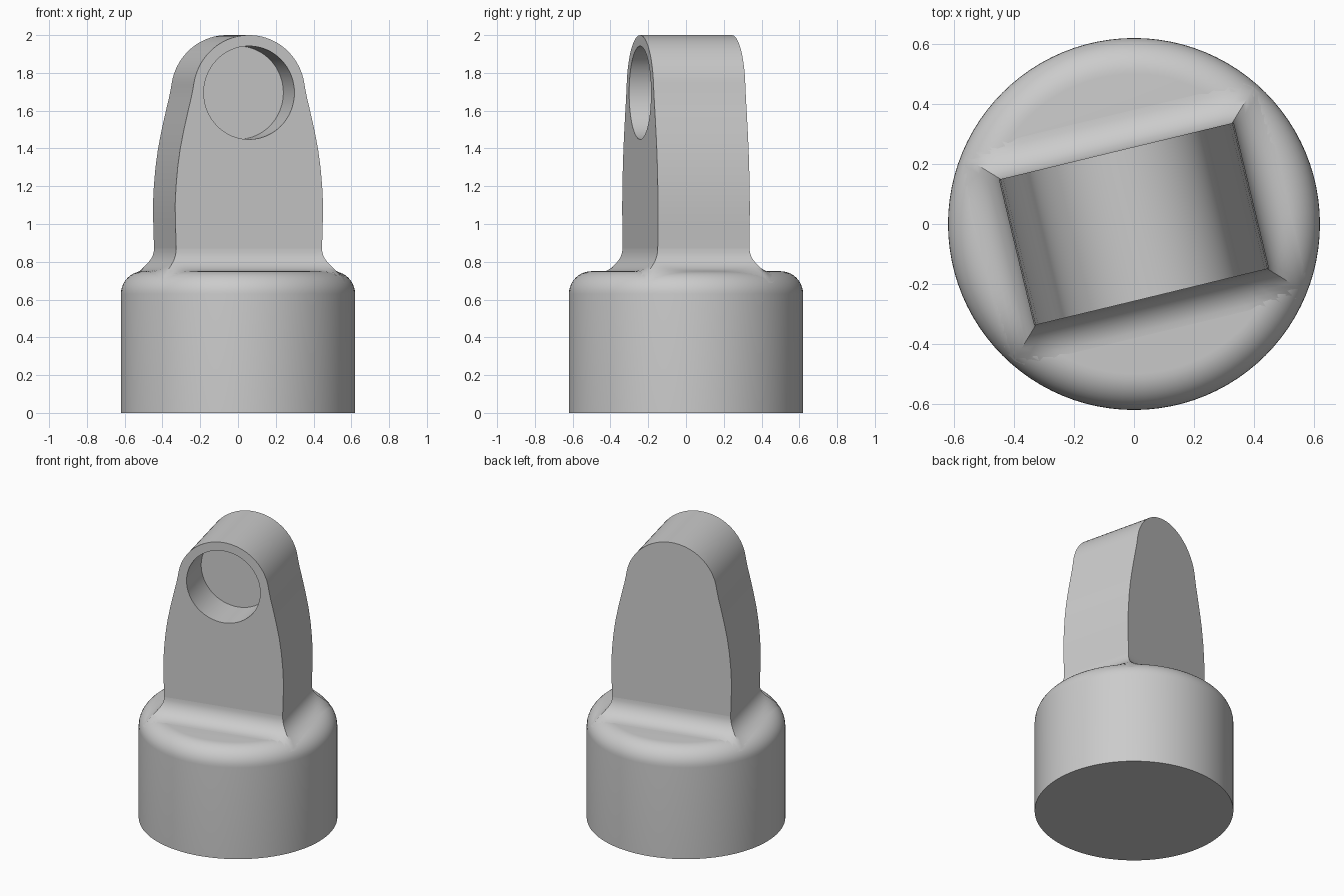
import bpy
import bmesh
from math import sin, cos, pi, radians, sqrt
from mathutils import Matrix, Vector

cube = bpy.data.objects.get("Cube")
if cube:
    bpy.data.objects.remove(cube)

BASE_R, BASE_H, ROUND = 0.62, 0.75, 0.12
HALF_W, HALF_D, FILLET = 0.397, 0.25, 0.12
EYE_Z, EYE_R, TOP_R = 1.695, 0.247, 0.305
TURN = Matrix.Rotation(radians(13.6), 4, 'Z')

grey = bpy.data.materials.new("plain_grey")
grey.use_nodes = True
grey.diffuse_color = (0.6, 0.6, 0.6, 1)
grey.node_tree.nodes["Principled BSDF"].inputs["Base Color"].default_value = (0.6, 0.6, 0.6, 1)


def make_object(name, bm):
    bmesh.ops.recalc_face_normals(bm, faces=bm.faces)
    mesh = bpy.data.meshes.new(name)
    bm.to_mesh(mesh)
    bm.free()
    mesh.materials.append(grey)
    obj = bpy.data.objects.new(name, mesh)
    bpy.context.collection.objects.link(obj)
    return obj


def smooth(obj, angle=35):
    bpy.ops.object.select_all(action='DESELECT')
    obj.select_set(True)
    bpy.context.view_layer.objects.active = obj
    bpy.ops.object.shade_smooth_by_angle(angle=radians(angle))


def loft(bm, rings):
    """Bridge closed rings of points with quads."""
    rows = [[bm.verts.new(p) for p in ring] for ring in rings]
    for a, b in zip(rows, rows[1:]):
        for i in range(len(a)):
            j = (i + 1) % len(a)
            bm.faces.new((a[i], a[j], b[j], b[i]))
    return rows


def circle(r, z, n=96):
    return [(r * cos(2 * pi * i / n), r * sin(2 * pi * i / n), z) for i in range(n)]


# Round base with a softened upper rim
bm = bmesh.new()
rings = [circle(BASE_R, 0)]
for k in range(11):
    a = pi / 2 * k / 10
    rings.append(circle(BASE_R - ROUND + ROUND * cos(a), BASE_H - ROUND + ROUND * sin(a)))
rows = loft(bm, rings)
bm.faces.new(rows[0])
bm.faces.new(rows[-1])
smooth(make_object("base", bm))

# Upright tab: bulged sides below a round head, extruded through its depth
side = [(0.397, 0.6), (0.397, 0.87), (0.401, 1.0), (0.403, 1.1), (0.398, 1.2), (0.389, 1.3),
        (0.375, 1.4), (0.355, 1.5), (0.332, 1.6), (0.315, 1.67), (0.305, 1.72)]
head = [(TOP_R * cos(a), EYE_Z + TOP_R * sin(a))
        for a in (pi * k / 40 for k in range(2, 39))]
outline = side + head + [(-x, z) for x, z in reversed(side)]
bm = bmesh.new()
rows = loft(bm, [[(x, y, z) for x, z in outline] for y in (-HALF_D, HALF_D)])
for row in rows:
    bm.faces.new(row)
tab = make_object("tab", bm)

# Blind round eye sunk into the front of the tab
bm = bmesh.new()
bmesh.ops.create_cone(bm, cap_ends=True, segments=64, radius1=EYE_R, radius2=EYE_R, depth=0.5,
                      matrix=Matrix.Translation((0, -HALF_D, EYE_Z)) @ Matrix.Rotation(pi / 2, 4, 'X'))
cutter = make_object("eye_cutter", bm)
cutter.hide_render = True
cut = tab.modifiers.new("eye", 'BOOLEAN')
cut.operation = 'DIFFERENCE'
cut.solver = 'EXACT'
cut.object = cutter
bpy.context.view_layer.objects.active = tab
bpy.ops.object.modifier_apply(modifier=cut.name)
bpy.data.objects.remove(cutter)
tab.data.transform(TURN)
smooth(tab)


# Concave fillet around the foot of the tab, following the rounded rim
def base_top(r):
    over = max(0, min(r - (BASE_R - ROUND), ROUND))
    return BASE_H - ROUND + sqrt(ROUND ** 2 - over ** 2)


def fillet_ring(a, n=20):
    d, h = FILLET * (1 - cos(a)), FILLET * (1 - sin(a))
    w, t = HALF_W + d, HALF_D + d
    corners = [Vector(c) for c in ((-w, -t), (w, -t), (w, t), (-w, t))]
    ring = []
    for i, c in enumerate(corners):
        for k in range(n):
            p = c.lerp(corners[(i + 1) % 4], k / n)
            if p.length > 0.605:
                p *= 0.605 / p.length
            ring.append((p.x, p.y, base_top(p.length) + h))
    return ring


bm = bmesh.new()
loft(bm, [fillet_ring(pi / 2 * k / 10) for k in range(11)])
fillet = make_object("foot_fillet", bm)
fillet.data.transform(TURN)
# Make sure the open skirt faces outward
if sum(p.normal.z for p in fillet.data.polygons) < 0:
    fillet.data.flip_normals()
smooth(fillet)
